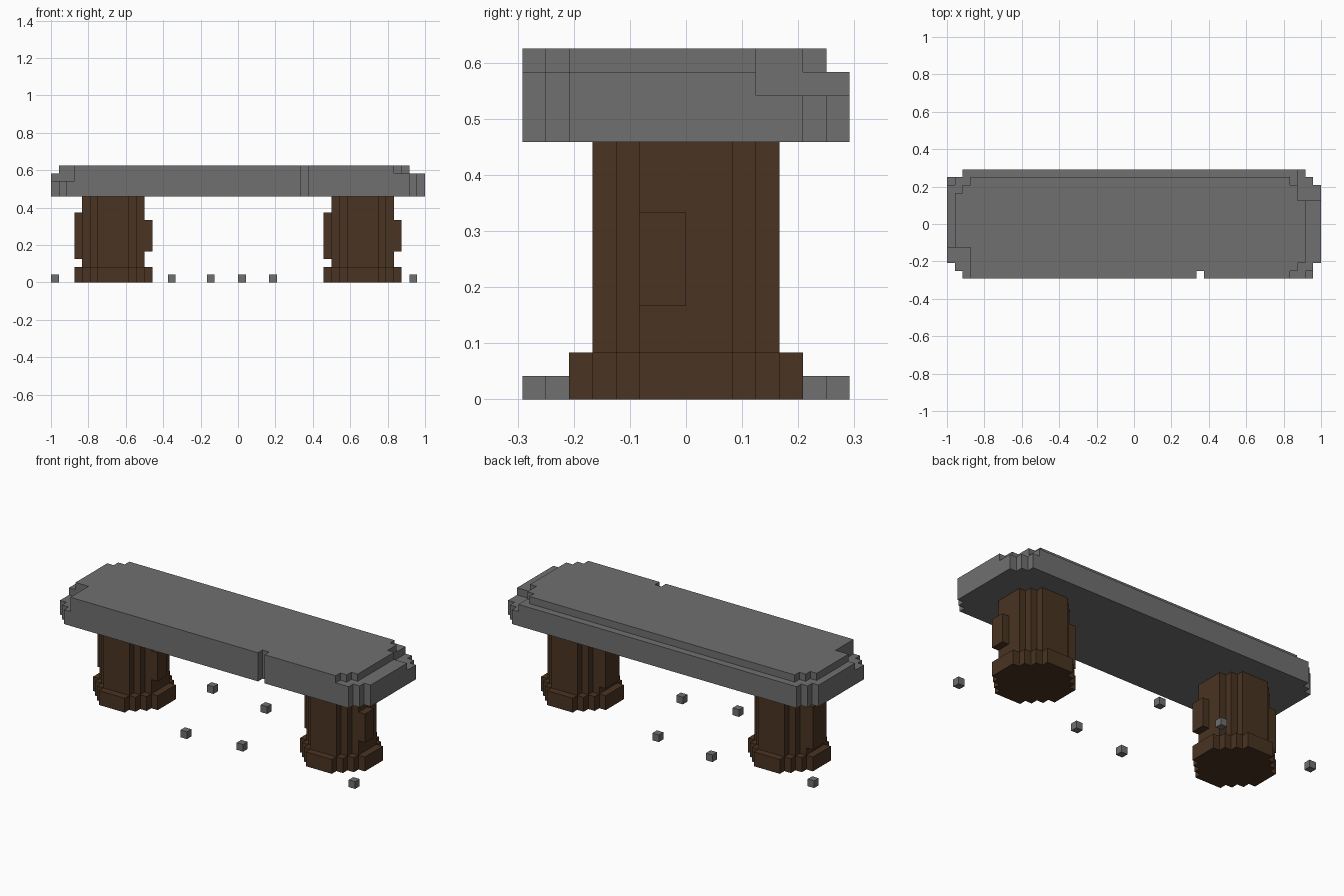
import bpy, bmesh

if "Cube" in bpy.data.objects:
    bpy.data.objects.remove(bpy.data.objects["Cube"])

U = 1 / 24  # block size: the bench is 48 x 14 x 15 blocks


def material(name, rgb):
    m = bpy.data.materials.new(name)
    m.diffuse_color = (*rgb, 1)
    m.use_nodes = True
    m.node_tree.nodes["Principled BSDF"].inputs["Base Color"].default_value = m.diffuse_color
    return m


STONE = material("grey stone", (0.16, 0.16, 0.16))
WOOD = material("dark brown wood", (0.068, 0.034, 0.016))


def prism(bm, left, right, z0, z1, cx=0, cy=0, notch=()):
    """Extrude a stepped outline; each side is a list of (y0, y1, x) runs, front to back."""
    pts = list(notch)
    for y0, y1, x in right:
        pts += [(x, y0), (x, y1)]
    for y0, y1, x in reversed(left):
        pts += [(x, y1), (x, y0)]
    verts = [bm.verts.new(((x + cx) * U, (y + cy) * U, z0 * U)) for x, y in pts]
    base = bm.faces.new(verts)
    top = bmesh.ops.extrude_face_region(bm, geom=[base], use_keep_orig=True)["geom"]
    bmesh.ops.translate(bm, vec=(0, 0, (z1 - z0) * U),
                        verts=[g for g in top if isinstance(g, bmesh.types.BMVert)])


def box(bm, x0, x1, y0, y1, z0, z1, cx=0):
    prism(bm, [(y0, y1, x0)], [(y0, y1, x1)], z0, z1, cx)


def finish(bm, name, mat):
    bmesh.ops.recalc_face_normals(bm, faces=bm.faces)
    me = bpy.data.meshes.new(name)
    bm.to_mesh(me)
    bm.free()
    me.materials.append(mat)
    bpy.context.collection.objects.link(bpy.data.objects.new(name, me))


def mirrored(runs):
    return [(y0, y1, -x) for y0, y1, x in runs]


# Stone seat slab: full lower tier, chipped middle tier, smaller top tier
chip = [(8, -7), (8, -6), (9, -6), (9, -7)]
side = [(-7, -6, 22), (-6, -5, 23), (-5, 5, 24), (5, 6, 23), (6, 7, 22)]
bm = bmesh.new()
prism(bm, mirrored(side), side, 11, 13, notch=chip)
prism(bm, [(-7, -3, -21), (-3, 5, -24), (5, 6, -23), (6, 7, -22)],
      [(-7, -6, 22), (-6, -5, 23), (-5, 3, 24), (3, 7, 21)], 13, 14, notch=chip)
prism(bm, [(-7, -3, -21), (-3, 4, -23), (4, 5, -22), (5, 6, -21)],
      [(-7, -6, 20), (-6, -5, 21), (-5, 3, 22), (3, 5, 21), (5, 6, 20)], 14, 15, notch=chip)
finish(bm, "seat_slab", STONE)

# Round log legs with a wider foot and a bark patch on each side
shaft = [(-4, -3, 2), (-3, -2, 3), (-2, 2, 4), (2, 3, 3), (3, 4, 2)]
foot = [(-5, -4, 2), (-4, -3, 3), (-3, -2, 4), (-2, 2, 5), (2, 3, 4), (3, 4, 3), (4, 5, 2)]
for name, cx in (("left_leg", -16), ("right_leg", 16)):
    bm = bmesh.new()
    prism(bm, mirrored(foot), foot, 0, 2, cx)
    prism(bm, mirrored(shaft), shaft, 2, 11, cx)
    box(bm, 4, 5, -2, 0, 4, 8, cx)
    box(bm, -5, -4, -1, 2, 3, 9, cx)
    finish(bm, name, WOOD)

# Loose pebbles on the ground
bm = bmesh.new()
for x, y in [(-24, 5), (-9, 6), (-4, -7), (0, 5), (4, -6), (22, -7)]:
    box(bm, x, x + 1, y, y + 1, 0, 1)
finish(bm, "ground_pebbles", STONE)
